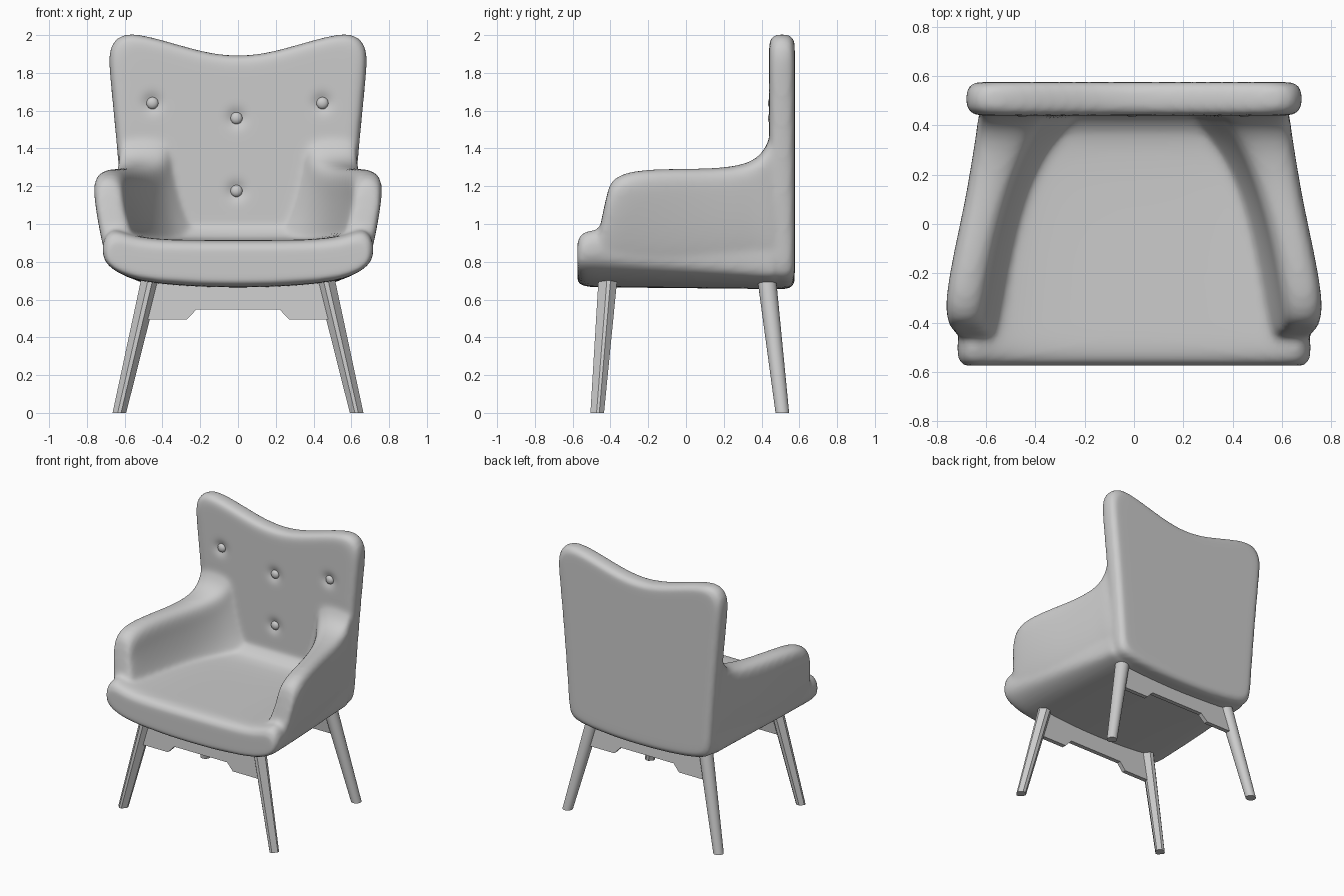
import bpy, bmesh, math
from mathutils import Vector

if "Cube" in bpy.data.objects:
    bpy.data.objects.remove(bpy.data.objects["Cube"])


def loft(bm, rings):
    """Skin closed rings of points and cap both ends."""
    vs = [[bm.verts.new(p) for p in r] for r in rings]
    n = len(vs[0])
    for a, b in zip(vs, vs[1:]):
        for i in range(n):
            j = (i + 1) % n
            bm.faces.new((a[i], a[j], b[j], b[i]))
    bm.faces.new(vs[0])
    bm.faces.new(list(reversed(vs[-1])))


def make(name, bm, angle=None):
    bmesh.ops.recalc_face_normals(bm, faces=bm.faces[:])
    me = bpy.data.meshes.new(name)
    bm.to_mesh(me)
    bm.free()
    ob = bpy.data.objects.new(name, me)
    bpy.context.collection.objects.link(ob)
    if angle:
        smooth(ob, angle)
    return ob


def smooth(ob, angle):
    bpy.ops.object.select_all(action='DESELECT')
    ob.select_set(True)
    bpy.context.view_layer.objects.active = ob
    bpy.ops.object.shade_smooth_by_angle(angle=math.radians(angle))


def mirrored(half):
    """Half outline from x=0 round to x=0 -> full closed outline."""
    return half + [(-x, z) for x, z in reversed(half[1:-1])]


# ---- upholstery: backrest, seat and arms fused into one padded shell
bm = bmesh.new()

# backrest outline, lofted front to back with rounded rims
back = mirrored([(0, .65), (.3, .662), (.48, .685), (.56, .71), (.592, .76), (.60, .9),
                 (.63, 1.28), (.655, 1.55), (.68, 1.8), (.686, 1.9), (.665, 1.965),
                 (.61, 2.008), (.52, 2.005), (.38, 1.968), (.2, 1.915), (.08, 1.895), (0, 1.892)])
loft(bm, [[(x * (1 - i / .65), y, 1.32 + (z - 1.32) * (1 - i / .67)) for x, z in back]
          for y, i in ((.44, .07), (.44, .045), (.452, .012), (.48, 0), (.535, 0),
                       (.565, .012), (.576, .04), (.576, .07))])


# seat: (y, half width, side rise, height scale, extra lift of the top)
def seat_ring(y, w, k, s, lift):
    f = w / .715
    half = [(0, .662), (.3, .672), (.52, .662 + .035 * k), (.62, .662 + .07 * k),
            (.70, .662 + .125 * k), (.718, .662 + .19 * k), (.712, .93), (.66, .985),
            (.58, .945 + lift), (.45, .92 + lift), (.2, .915 + lift), (0, .915 + lift)]
    return [(x * f, y, .76 + (z - .76) * s - (y + .5) * .01) for x, z in mirrored(half)]


loft(bm, [seat_ring(*a) for a in (
    (-.575, .68, 1, .55, 0), (-.575, .70, 1, .72, 0), (-.56, .71, 1, .88, 0),
    (-.53, .718, 1, .97, 0), (-.48, .718, 1, 1, 0), (-.42, .71, .97, 1, 0),
    (-.2, .685, .85, 1, 0), (.1, .645, .72, 1, 0), (.33, .612, .6, 1, .005),
    (.40, .604, .57, 1, .03), (.45, .60, .55, 1, .1), (.52, .595, .55, 1, .12))])

# arms: y, outer bottom, outer top, inner top, inner bottom, top height, front slant
ARM = [(-.415, .695, .735, .625, .57, 1.19, .2), (-.39, .71, .757, .61, .56, 1.24, .2),
       (-.30, .705, .77, .60, .535, 1.285, .15), (-.1, .685, .73, .565, .50, 1.295, .05),
       (.1, .65, .685, .51, .45, 1.295, 0), (.25, .625, .66, .455, .385, 1.305, 0),
       (.36, .605, .642, .40, .31, 1.335, 0), (.425, .60, .635, .36, .22, 1.40, 0),
       (.46, .595, .625, .36, .18, 1.52, 0), (.51, .59, .615, .40, .2, 1.55, 0)]
for side in (1, -1):
    rings = []
    for y, xb, xo, xi, xib, zt, sl in ARM:
        sec = [(xb - .03, .77), (xb, .84), ((xb + xo) / 2 + .006, 1.0), (xo, zt - .12),
               (xo, zt - .045), (xo - .035, zt), (xi + .04, zt), (xi, zt - .05),
               (xi - .005, zt - .14), ((xi + xib) / 2, 1.02), (xib, .93), (xib - .04, .86), (xib, .77)]
        rings.append([(side * x, y - max(0, zt - z) * sl, z) for x, z in sec])
    loft(bm, rings)

shell = make("padded_shell_cage", bm)
m = shell.modifiers.new("round", 'SUBSURF')
m.levels = m.render_levels = 2
m = shell.modifiers.new("fuse", 'REMESH')
m.mode = 'VOXEL'
m.voxel_size = .0155
m = shell.modifiers.new("soften", 'SMOOTH')
m.factor, m.iterations = .5, 10

# bake the fused shell, then press in dimples for the buttons
BUTTONS = [(-.453, 1.64), (.447, 1.64), (-.008, 1.56), (-.008, 1.175)]
dg = bpy.context.evaluated_depsgraph_get()
bm = bmesh.new()
bm.from_mesh(bpy.data.meshes.new_from_object(shell.evaluated_get(dg)))
bpy.data.objects.remove(shell)
for v in bm.verts:
    if .33 < v.co.y < .5 and v.normal.y < -.3:
        for bx, bz in BUTTONS:
            d = math.hypot(v.co.x - bx, v.co.z - bz)
            v.co.y += .022 * math.exp(-(d / .045) ** 2)
make("upholstered_shell", bm, 80)

# ---- buttons
for bx, bz in BUTTONS:
    bpy.ops.mesh.primitive_uv_sphere_add(segments=20, ring_count=12, radius=.032, location=(bx, .456, bz))
    ob = bpy.context.object
    ob.name = "button"
    ob.scale.y = .7
    smooth(ob, 80)


# ---- legs: faceted in front, round at the back
def leg(name, top, foot, section, r0, r1, angle):
    for side in (1, -1):
        bm = bmesh.new()
        loft(bm, [[(side * (c[0] + x * r), c[1] + y * r, c[2]) for x, y in section]
                  for c, r in ((foot, r1), (top, r0))])
        make(name, bm, angle)


facets = [(-.25, -1), (.25, -1), (1, -.1), (1, .3), (.3, 1), (-.3, 1), (-1, .3), (-1, -.1)]
circle = [(math.cos(i * math.pi / 12), math.sin(i * math.pi / 12)) for i in range(24)]
leg("front_leg", (.458, -.412, .73), (.628, -.47, 0), facets, .05, .036, 20)
leg("back_leg", (.458, .425, .73), (.628, .51, 0), circle, .05, .036, 40)

# ---- notched rails between the legs
rail = [(-.505, .495), (-.27, .495), (-.22, .548), (.22, .548), (.27, .495), (.505, .495),
        (.46, .70), (-.46, .70)]
for name, y0, lean in (("front_rail", -.415, -.08), ("back_rail", .43, .11)):
    bm = bmesh.new()
    loft(bm, [[(x, y0 + (.7 - z) * lean + t, z) for x, z in rail] for t in (-.016, .016)])
    make(name, bm)
